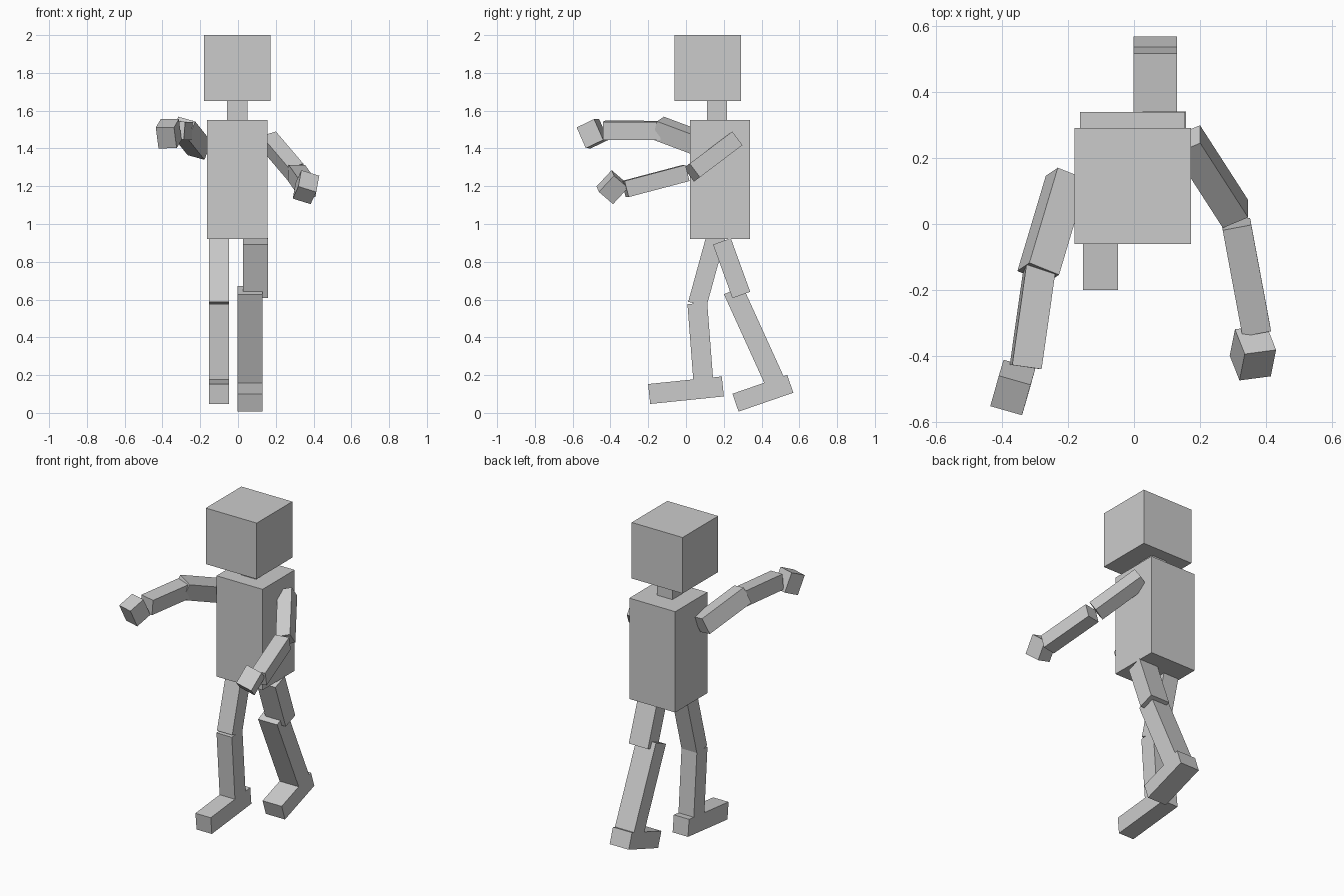
import bpy
from mathutils import Matrix, Vector

if "Cube" in bpy.data.objects:
    bpy.data.objects.remove(bpy.data.objects["Cube"], do_unlink=True)

GREY = (0.6, 0.6, 0.6, 1)
grey = bpy.data.materials.new("plain_grey")
grey.use_nodes = True
grey.diffuse_color = GREY
grey.node_tree.nodes["Principled BSDF"].inputs["Base Color"].default_value = GREY


def block(name, start, end, width, depth, side=(1, 0, 0)):
    """Box running from start to end, with its width along the side direction."""
    start, end = Vector(start), Vector(end)
    axis = (end - start).normalized()
    across = Vector(side)
    across = (across - axis * across.dot(axis)).normalized()
    third = axis.cross(across)
    turn = Matrix((across, third, axis)).transposed().to_4x4()
    size = Matrix.Diagonal((width, depth, (end - start).length, 1))
    bpy.ops.mesh.primitive_cube_add(size=1)
    part = bpy.context.object
    part.name = name
    part.data.transform(Matrix.Translation((start + end) / 2) @ turn @ size)
    part.data.materials.append(grey)
    return part


# Head, neck and torso
block("head", (-0.004, 0.115, 1.65), (-0.004, 0.115, 2), 0.352, 0.352)
block("neck", (-0.004, 0.163, 1.54), (-0.004, 0.163, 1.66), 0.106, 0.106)
block("torso", (-0.004, 0.18, 0.92), (-0.004, 0.18, 1.55), 0.318, 0.318)

# Right leg, stepping forward
x = -0.101
block("right_thigh", (x, 0.163, 0.95), (x, 0.06, 0.575), 0.106, 0.1)
block("right_shin", (x, 0.06, 0.58), (x, 0.093, 0.15), 0.106, 0.105)
block("right_foot", (x, 0.195, 0.14), (x, -0.195, 0.1), 0.106, 0.106)

# Left leg, trailing behind
block("left_thigh", (0.092, 0.19, 0.908), (0.092, 0.293, 0.624), 0.132, 0.1)
x = 0.064
block("left_shin", (x, 0.25, 0.65), (x, 0.475, 0.155), 0.132, 0.108)
block("left_foot", (x, 0.552, 0.154), (x, 0.262, 0.054), 0.132, 0.1)

# Right arm, raised forward
block("right_upper_arm", (-0.204, 0.14, 1.4), (-0.29, -0.148, 1.508),
      0.1, 0.105, (0.9, -0.36, -0.25))
block("right_forearm", (-0.285, -0.13, 1.495), (-0.328, -0.433, 1.497),
      0.09, 0.095, (0.98, -0.15, -0.08))
block("right_hand", (-0.354, -0.449, 1.5), (-0.38, -0.541, 1.456),
      0.1, 0.121, (0.95, -0.28, 0))

# Left arm, reaching forward and lower
block("left_upper_arm", (0.162, 0.256, 1.442), (0.307, 0.031, 1.272),
      0.086, 0.09, (0.89, 0.37, 0.27))
block("left_forearm", (0.31, 0.0, 1.27), (0.37, -0.322, 1.185),
      0.088, 0.088, (0.98, 0.17, 0))
block("left_hand", (0.368, -0.35, 1.238), (0.352, -0.43, 1.152),
      0.1, 0.103, (0.95, 0.12, -0.3))
